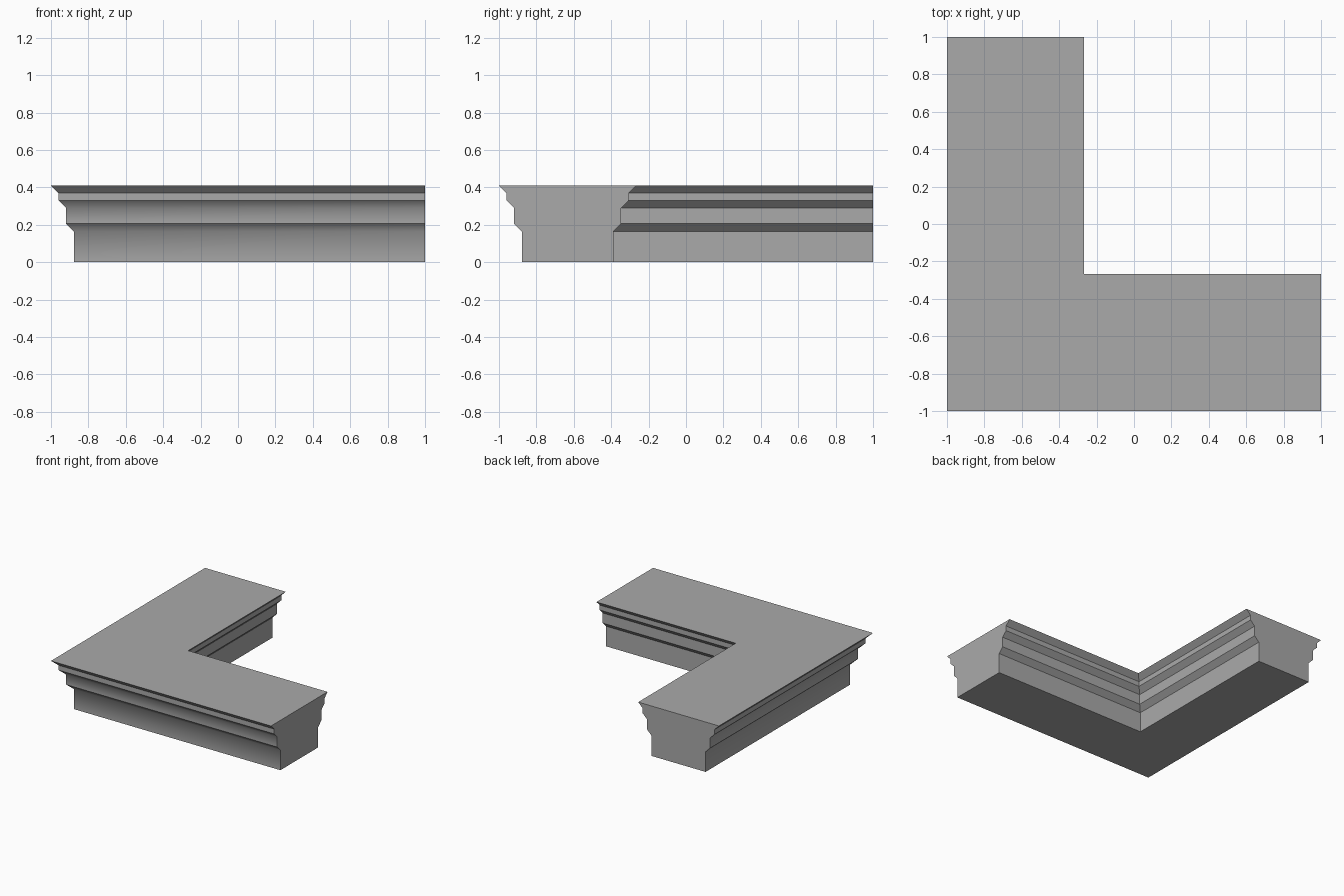
import bpy
import bmesh

cube = bpy.data.objects.get("Cube")
if cube:
    bpy.data.objects.remove(cube)

stone = bpy.data.materials.new("grey stone")
stone.use_nodes = True
GREY = (0.4, 0.4, 0.4, 1)
stone.diffuse_color = GREY
stone.node_tree.nodes["Principled BSDF"].inputs["Base Color"].default_value = GREY

# Moulding profile: (inset from the top edge, height), from the base up
STEPS = [(0.122, 0), (0.122, 0.165), (0.081, 0.206), (0.081, 0.289),
         (0.041, 0.329), (0.041, 0.369), (0, 0.41)]
INNER = -0.266          # inner edge of the top slab
SOFT_LEVELS = (1, 3)    # profile corners that blend smoothly on the outer sides

bm = bmesh.new()


def ring(inset, z):
    """L-shaped outline, inset along the outer and inner sides only."""
    o, i = -1 + inset, INNER - inset
    plan = [(o, o), (1, o), (1, i), (i, i), (i, 1), (o, 1)]
    return [bm.verts.new((x, y, z)) for x, y in plan]


rings = [ring(*step) for step in STEPS]

# Moulded outer and inner sides
for low, high in zip(rings, rings[1:]):
    for a, b in ((0, 1), (2, 3), (3, 4), (5, 0)):
        face = bm.faces.new((low[a], low[b], high[b], high[a]))
        face.smooth = a in (0, 5)

# Flat cut ends of the two arms
for a, b in ((1, 2), (4, 5)):
    bm.faces.new([r[a] for r in rings][::-1] + [r[b] for r in rings])

# Underside and top, each mitred into two pieces
for r, flip in ((rings[0], True), (rings[-1], False)):
    for loop in ((0, 1, 2, 3), (0, 3, 4, 5)):
        verts = [r[k] for k in loop]
        bm.faces.new(verts[::-1] if flip else verts)

# Crisp edges everywhere except the blended outer corners
for edge in bm.edges:
    edge.smooth = False
for level in SOFT_LEVELS:
    r = rings[level]
    for a, b in ((0, 1), (5, 0)):
        bm.edges.get((r[a], r[b])).smooth = True

bmesh.ops.recalc_face_normals(bm, faces=bm.faces)
mesh = bpy.data.meshes.new("corner_cornice")
bm.to_mesh(mesh)
bm.free()
mesh.materials.append(stone)
cornice = bpy.data.objects.new("corner_cornice", mesh)
bpy.context.collection.objects.link(cornice)
